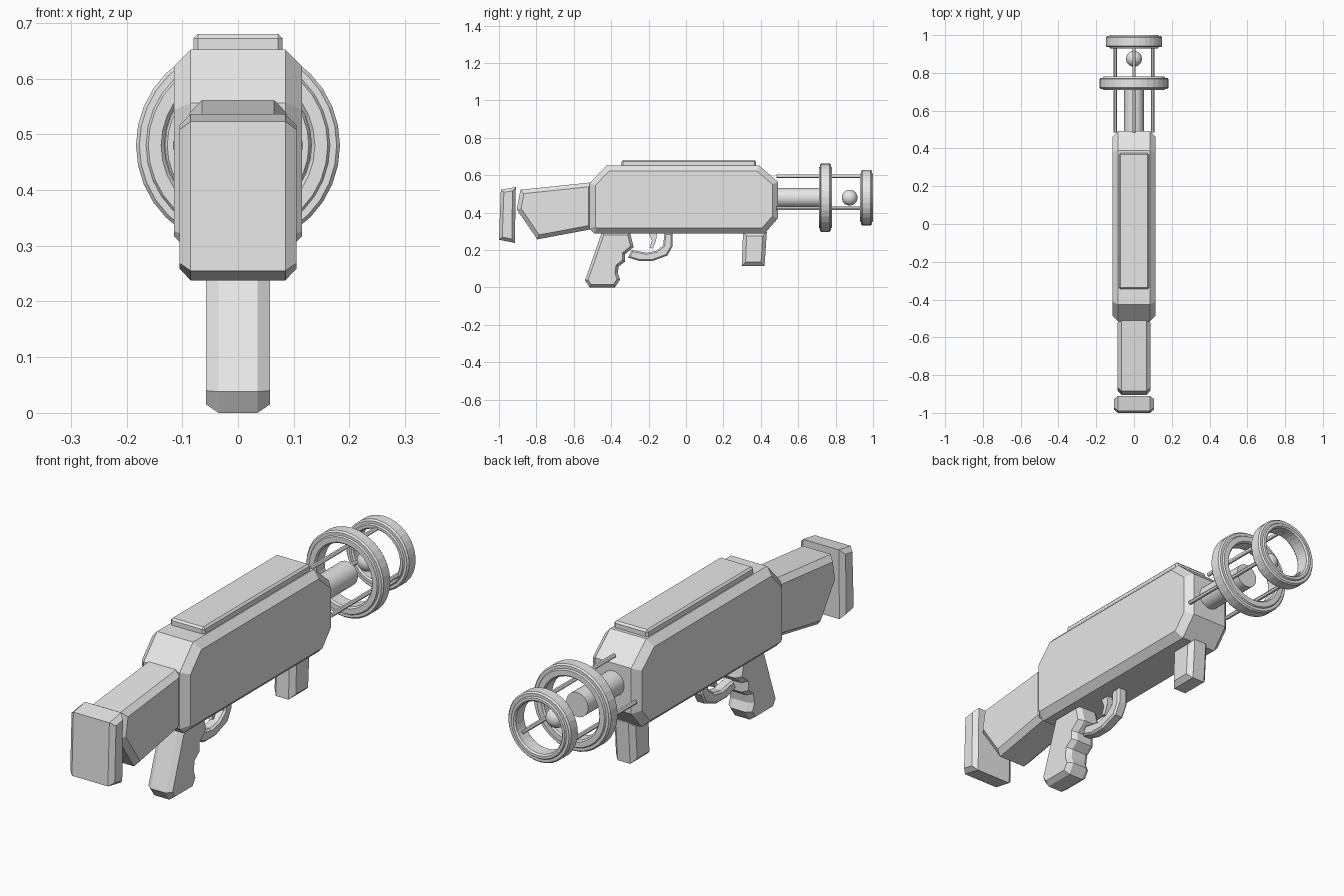
import bpy, bmesh, math
from mathutils import Vector

if "Cube" in bpy.data.objects:
    bpy.data.objects.remove(bpy.data.objects["Cube"])

grey = bpy.data.materials.new("plain_grey")
grey.diffuse_color = (0.8, 0.8, 0.8, 1)
grey.use_nodes = True
grey.node_tree.nodes["Principled BSDF"].inputs["Base Color"].default_value = grey.diffuse_color


def finish(name, bm):
    bmesh.ops.recalc_face_normals(bm, faces=bm.faces)
    me = bpy.data.meshes.new(name)
    bm.to_mesh(me)
    bm.free()
    me.materials.append(grey)
    ob = bpy.data.objects.new(name, me)
    bpy.context.collection.objects.link(ob)
    return ob


def inset(pts, d):
    """Move every edge of a closed polygon inwards by d."""
    n = len(pts)
    p = [Vector(q) for q in pts]
    area = sum(p[i].x * p[(i + 1) % n].y - p[(i + 1) % n].x * p[i].y for i in range(n))
    s = 1 if area > 0 else -1
    out = []
    for i in range(n):
        a = (p[i] - p[i - 1]).normalized()
        b = (p[(i + 1) % n] - p[i]).normalized()
        na, nb = Vector((-a.y, a.x)) * s, Vector((-b.y, b.x)) * s
        out.append(p[i] + (na + nb) * (d / (1 + na.dot(nb))))
    return out


def plate(name, pts, half, cx=0.0, cp=None):
    """Side profile (y, z) extruded across x, with chamfered side edges."""
    cp = cx if cp is None else cp
    small = inset(pts, cp) if cx else pts
    secs = [(-half, small), (half, small)]
    if cx:
        secs = [(-half, small), (-half + cx, pts), (half - cx, pts), (half, small)]
    bm = bmesh.new()
    rows = [[bm.verts.new((x, q[0], q[1])) for q in sec] for x, sec in secs]
    n = len(pts)
    for r0, r1 in zip(rows, rows[1:]):
        for i in range(n):
            j = (i + 1) % n
            bm.faces.new((r0[i], r0[j], r1[j], r1[i]))
    bm.faces.new(rows[0])
    bm.faces.new(rows[-1])
    return finish(name, bm)


AXIS = 0.48   # height of the barrel axis


def lathe(name, prof, closed, n=32, x=0.0, z=AXIS):
    """Revolve (y, radius) points around an axis along y."""
    bm = bmesh.new()
    rows = [[bm.verts.new((x + r * math.cos(2 * math.pi * k / n), y,
                           z + r * math.sin(2 * math.pi * k / n))) for k in range(n)]
            for y, r in prof]
    pairs = list(zip(rows, rows[1:])) + ([(rows[-1], rows[0])] if closed else [])
    for a, b in pairs:
        for k in range(n):
            m = (k + 1) % n
            bm.faces.new((a[k], a[m], b[m], b[k]))
    if not closed:
        bm.faces.new(rows[0])
        bm.faces.new(rows[-1])
    return finish(name, bm)


def smooth(ob):
    bpy.ops.object.select_all(action='DESELECT')
    ob.select_set(True)
    bpy.context.view_layer.objects.active = ob
    bpy.ops.object.shade_smooth_by_angle(angle=math.radians(30))


# main body, stock and butt pad
plate("body", [(-0.515, 0.556), (-0.425, 0.652), (0.39, 0.652), (0.492, 0.565),
               (0.492, 0.37), (0.42, 0.287), (-0.49, 0.287), (-0.515, 0.315)], 0.115, 0.03)
plate("stock", [(-0.885, 0.522), (-0.50, 0.562), (-0.50, 0.312),
                (-0.795, 0.257), (-0.905, 0.417)], 0.087, 0.022)
plate("butt_pad", [(-0.99, 0.523), (-0.91, 0.536), (-0.915, 0.238), (-1.0, 0.255)],
      0.105, 0.02, 0.017)

# top rail
bm = bmesh.new()
bmesh.ops.create_cube(bm, size=1)
for v in bm.verts:
    v.co = (v.co.x * 0.16, 0.015 + v.co.y * 0.72, 0.66 + v.co.z * 0.04)
bmesh.ops.bevel(bm, geom=bm.edges[:], offset=0.008, segments=1, affect='EDGES')
finish("top_rail", bm)

# notched grip and fore grip
plate("grip", [(-0.45, 0.295), (-0.30, 0.295), (-0.28, 0.215), (-0.325, 0.178),
               (-0.325, 0.138), (-0.36, 0.112), (-0.365, 0.078), (-0.352, 0.042),
               (-0.38, 0.0), (-0.515, 0.0), (-0.54, 0.038)], 0.057, 0.022, 0.015)
plate("fore_grip", [(0.305, 0.295), (0.432, 0.295), (0.42, 0.115), (0.298, 0.115)],
      0.05, 0.02)

# trigger and its guard
plate("trigger_guard", [(-0.31, 0.16), (-0.25, 0.141), (-0.18, 0.141), (-0.10, 0.17),
                        (-0.072, 0.22), (-0.072, 0.29), (-0.115, 0.29), (-0.122, 0.225),
                        (-0.16, 0.195), (-0.21, 0.185), (-0.29, 0.20)], 0.025, 0.008)
plate("trigger", [(-0.20, 0.292), (-0.155, 0.292), (-0.16, 0.25), (-0.178, 0.207),
                  (-0.195, 0.213), (-0.182, 0.25)], 0.012)

# barrel
smooth(lathe("barrel", [(0.47, 0.052), (0.735, 0.052)], False))


# emitter rings
def ring(name, y, r_in, r_out):
    half = [(0.035, r_in + 0.006), (0.035, r_out - 0.022), (0.029, r_out - 0.018),
            (0.029, r_out - 0.006), (0.022, r_out)]
    prof = [(y + a, r) for a, r in half] + [(y - a, r) for a, r in reversed(half)]
    prof += [(y - 0.028, r_in), (y + 0.028, r_in)]
    lathe(name, prof, True)


ring("large_ring", 0.745, 0.132, 0.183)
ring("small_ring", 0.965, 0.110, 0.149)

# three rods joining the rings to the body
for k in range(3):
    a = math.radians(90 + 120 * k)
    smooth(lathe(f"rod_{k + 1}", [(0.485, 0.009), (0.97, 0.009)], False, 12,
                 0.115 * math.cos(a), AXIS + 0.115 * math.sin(a)))

# floating ball between the rings
bm = bmesh.new()
bmesh.ops.create_uvsphere(bm, u_segments=24, v_segments=14, radius=0.042)
bmesh.ops.translate(bm, verts=bm.verts, vec=(0, 0.875, AXIS))
smooth(finish("ball", bm))
